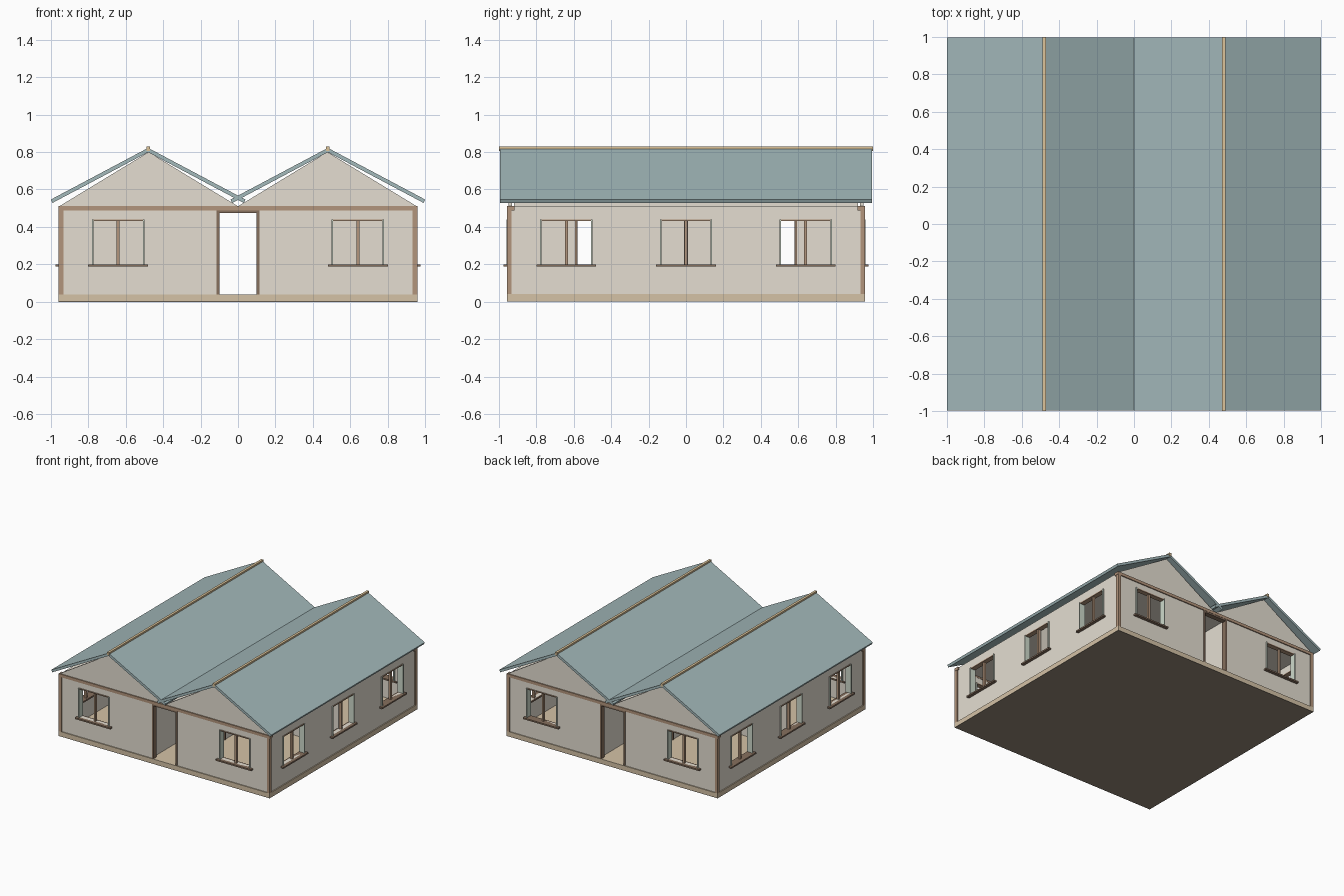
import bpy, bmesh
from math import radians
from mathutils import Matrix

if "Cube" in bpy.data.objects:
    bpy.data.objects.remove(bpy.data.objects["Cube"])


def material(name, r, g, b):
    m = bpy.data.materials.new(name)
    m.diffuse_color = (r, g, b, 1)
    m.use_nodes = True
    m.node_tree.nodes["Principled BSDF"].inputs["Base Color"].default_value = m.diffuse_color
    return m


WALL = material("plaster", 0.78, 0.73, 0.64)
ROOF = material("roof_teal", 0.37, 0.49, 0.50)
WOOD = material("brown_wood", 0.45, 0.30, 0.20)
DARK = material("dark_wood", 0.24, 0.16, 0.11)
TAN = material("tan_wood", 0.66, 0.54, 0.38)
RIDGE = material("ridge_wood", 0.72, 0.55, 0.32)
UNDER = material("base_brown", 0.30, 0.25, 0.19)
PALE = material("pale_green", 0.62, 0.70, 0.60)


def finish(bm, name, mat, side):
    # side: number of quarter turns, 0 front, 1 right, 2 back, 3 left
    bmesh.ops.transform(bm, matrix=Matrix.Rotation(radians(90 * side), 4, 'Z'), verts=bm.verts)
    bmesh.ops.recalc_face_normals(bm, faces=bm.faces)
    me = bpy.data.meshes.new(name)
    bm.to_mesh(me)
    bm.free()
    me.materials.append(mat)
    ob = bpy.data.objects.new(name, me)
    bpy.context.collection.objects.link(ob)
    return ob


def prism(name, pts, y0, y1, mat, side=0):
    """Extrude an x-z profile along y."""
    bm = bmesh.new()
    face = bm.faces.new([bm.verts.new((x, y0, z)) for x, z in pts])
    ext = bmesh.ops.extrude_face_region(bm, geom=[face])
    moved = [v for v in ext["geom"] if isinstance(v, bmesh.types.BMVert)]
    bmesh.ops.translate(bm, vec=(0, y1 - y0, 0), verts=moved)
    return finish(bm, name, mat, side)


def box(name, x, y, z, mat, side=0):
    return prism(name, [(x[0], z[0]), (x[1], z[0]), (x[1], z[1]), (x[0], z[1])],
                 y[0], y[1], mat, side)


FLOOR, TOP = 0.04, 0.51
SILL, HEAD, HALF = 0.20, 0.44, 0.14


def wall(name, side, y, start, end, windows=(), doors=(), top=TOP):
    """Row of wall panels with window and door openings."""
    openings = sorted([(c, HALF, True) for c in windows] + [(c, 0.11, False) for c in doors])
    u = start
    for c, h, is_window in openings:
        box(name + "_panel", (u, c - h), y, (FLOOR, top), WALL, side)
        if is_window:
            box(name + "_panel_below", (c - h, c + h), y, (FLOOR, SILL), WALL, side)
        box(name + "_panel_above", (c - h, c + h), y, (HEAD if is_window else 0.485, top), WALL, side)
        u = c + h
        if is_window:
            window(side, c)
        else:
            door_frame(side, c, y)
    box(name + "_panel", (u, end), y, (FLOOR, top), WALL, side)


def window(side, c):
    box("window_sill", (c - 0.16, c + 0.16), (-0.975, -0.91), (0.188, 0.2), DARK, side)
    for s in (-1, 1):
        a, b = sorted((c + s * HALF, c + s * (HALF - 0.008)))
        box("window_jamb", (a, b), (-0.96, -0.91), (SILL, HEAD), PALE, side)
    box("window_head", (c - HALF, c + HALF), (-0.955, -0.915), (HEAD - 0.008, HEAD), WOOD, side)
    box("window_mullion", (c - 0.008, c + 0.008), (-0.945, -0.925), (SILL, HEAD - 0.008), WOOD, side)


def door_frame(side, c, y):
    d = (y[0] - 0.006, y[1] + 0.006)
    for s in (-1, 1):
        a, b = sorted((c + s * 0.114, c + s * 0.1))
        box("door_post", (a, b), d, (FLOOR, 0.488), DARK, side)
    box("door_header", (c - 0.1, c + 0.1), d, (0.475, 0.488), DARK, side)


# Base and floor
box("base_underside", (-0.958, 0.958), (-0.958, 0.958), (0, 0.004), UNDER)
box("floor_slab", (-0.958, 0.958), (-0.958, 0.958), (0.004, FLOOR), TAN)

# Outer walls
OUTER = (-0.95, -0.92)
for side in (0, 2):
    wall("gable_wall", side, OUTER, -0.95, 0.95, windows=(-0.64, 0.64), doors=(0,))
    box("wall_beam", (-0.96, 0.96), (-0.958, -0.918), (0.488, 0.512), WOOD, side)
    for s in (-1, 1):
        prism("gable", [(s * 0.955, TOP), (s * 0.4775, 0.8), (0, TOP)],
              -0.95, -0.93, WALL, side)
for side in (1, 3):
    wall("side_wall", side, OUTER, -0.92, 0.92, windows=(-0.64, 0, 0.64))

# Corner posts
for side in range(4):
    box("corner_post", (0.932, 0.958), (-0.958, -0.932), (FLOOR, 0.51), WOOD, side)

# Hallway partitions, cross partitions and ceiling
for side in (1, 3):
    wall("hall_wall", side, (-0.14, -0.12), -0.92, 0.92, doors=(-0.48, 0.48), top=0.53)
for s in (-1, 1):
    a, b = sorted((s * 0.14, s * 0.92))
    box("cross_wall", (a, b), (-0.01, 0.01), (FLOOR, 0.5), WALL)
    a, b = sorted((s * 0.14, s * 0.92))
    box("ceiling", (a, b), (-0.92, 0.92), (0.5, 0.51), WALL)
box("hall_ceiling", (-0.12, 0.12), (-0.92, 0.92), (0.5, 0.51), WALL)

# Twin pitched roofs in strips, with ridge caps
STRIPS = 12
for ridge in (-0.48, 0.48):
    for s in (-1, 1):
        profile = [(ridge, 0.822), (ridge + s * 0.52, 0.546),
                   (ridge + s * 0.511, 0.528), (ridge, 0.799)]
        for i in range(STRIPS):
            y0 = -0.995 + 1.99 * i / STRIPS
            prism("roof_strip", profile, y0, y0 + 1.99 / STRIPS, ROOF)
    box("ridge_cap", (ridge - 0.01, ridge + 0.01), (-1, 1), (0.806, 0.83), RIDGE)
